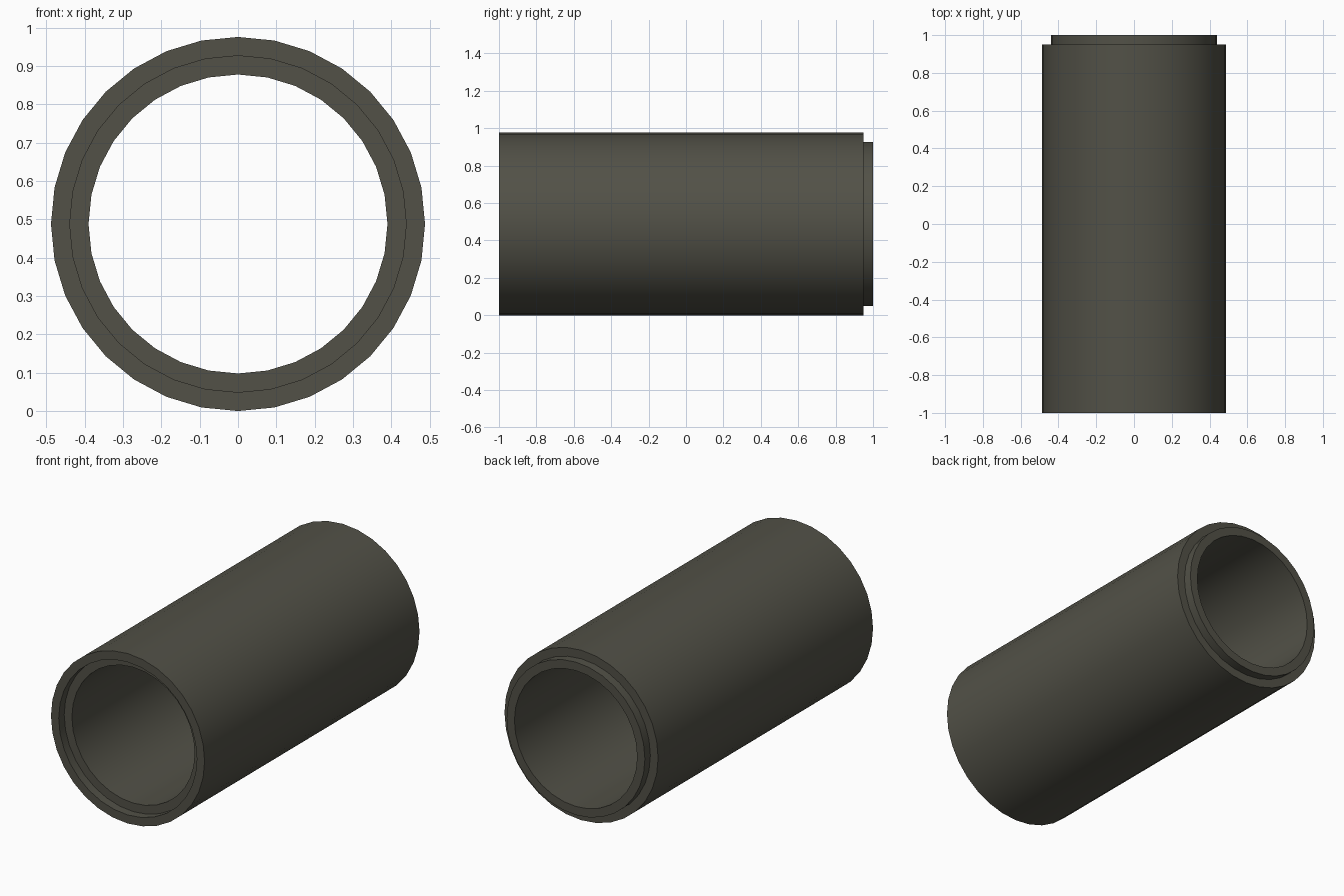
import bpy, bmesh, math

if "Cube" in bpy.data.objects:
    bpy.data.objects.remove(bpy.data.objects["Cube"])

SIDES = 32
CENTRE_Z = 0.488

# Closed wall cross-section as (radius, y): socket at the front, spigot at the back
profile = [(0.488, -1.0), (0.488, 0.95), (0.439, 0.95), (0.439, 1.0),
           (0.39, 1.0), (0.39, -0.95), (0.439, -0.95), (0.439, -1.0)]

concrete = bpy.data.materials.new("dark concrete")
concrete.diffuse_color = (0.084, 0.082, 0.063, 1.0)
concrete.use_nodes = True
concrete.node_tree.nodes["Principled BSDF"].inputs["Base Color"].default_value = concrete.diffuse_color

# Spin the section round the pipe axis
bm = bmesh.new()
rings = []
for r, y in profile:
    rings.append([bm.verts.new((r * math.sin(2 * math.pi * i / SIDES), y,
                                CENTRE_Z + r * math.cos(2 * math.pi * i / SIDES)))
                  for i in range(SIDES)])
for k, a in enumerate(rings):
    b = rings[(k + 1) % len(rings)]
    for i in range(SIDES):
        j = (i + 1) % SIDES
        bm.faces.new((a[i], a[j], b[j], b[i]))
bmesh.ops.recalc_face_normals(bm, faces=bm.faces)

mesh = bpy.data.meshes.new("pipe_section")
bm.to_mesh(mesh)
bm.free()
mesh.materials.append(concrete)
pipe = bpy.data.objects.new("pipe_section", mesh)
bpy.context.collection.objects.link(pipe)

# Smooth round walls, crisp steps
bpy.context.view_layer.objects.active = pipe
pipe.select_set(True)
bpy.ops.object.shade_smooth_by_angle(angle=math.radians(30))
